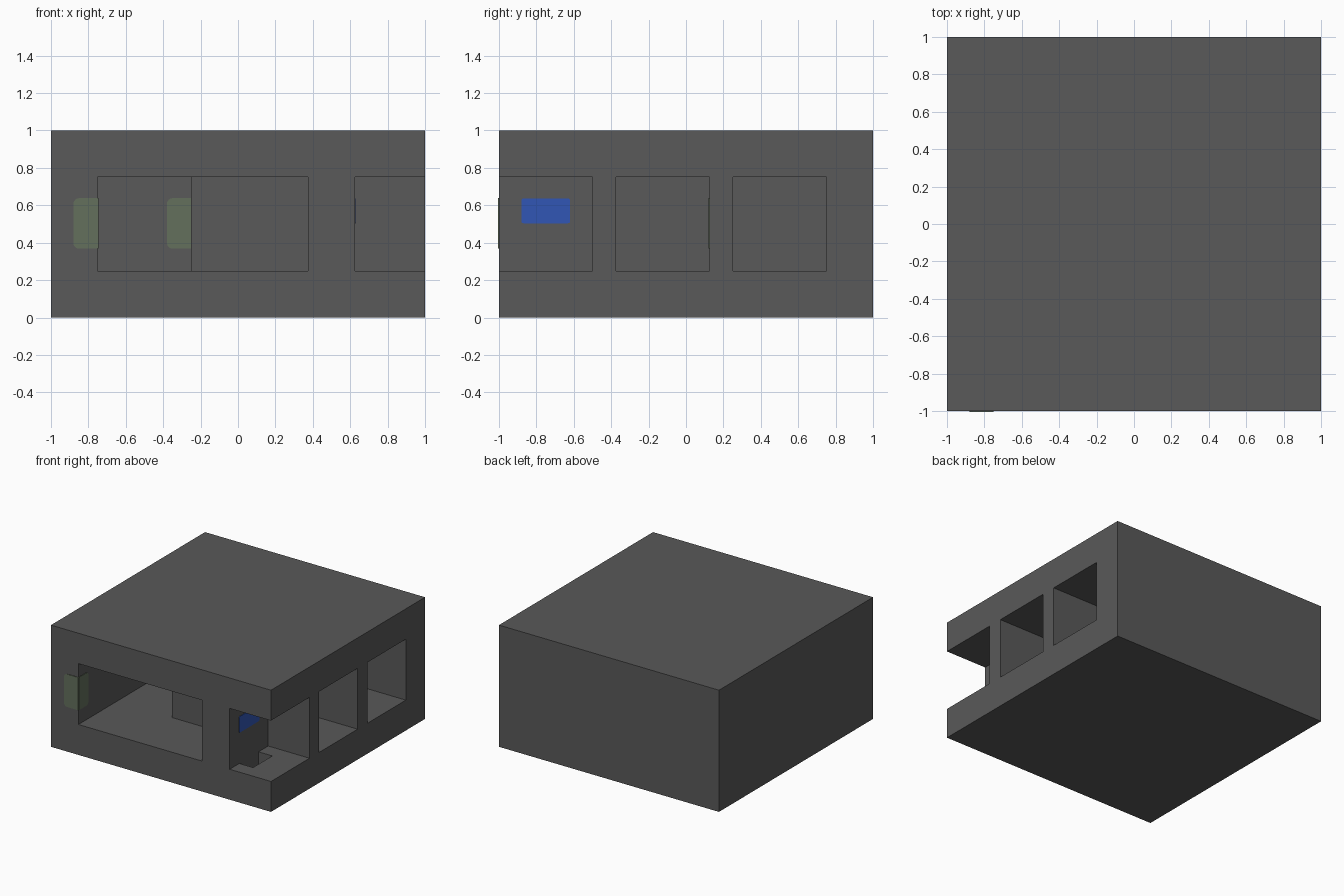
import bpy, bmesh, math
from mathutils import Vector

cube = bpy.data.objects.get("Cube")
if cube:
    bpy.data.objects.remove(cube, do_unlink=True)


def material(name, rgb):
    m = bpy.data.materials.new(name)
    m.use_nodes = True
    m.diffuse_color = (*rgb, 1)
    m.node_tree.nodes["Principled BSDF"].inputs["Base Color"].default_value = (*rgb, 1)
    return m


grey = material("dark_grey", (0.1, 0.1, 0.1))
green = material("muted_green", (0.127, 0.16, 0.107))
blue = material("screen_blue", (0.031, 0.093, 0.46))


def prism(name, points, depth, mat=None):
    """Extrude a flat outline along the depth vector."""
    bm = bmesh.new()
    face = bm.faces.new([bm.verts.new(p) for p in points])
    ext = bmesh.ops.extrude_face_region(bm, geom=[face], use_keep_orig=True)
    moved = [v for v in ext["geom"] if isinstance(v, bmesh.types.BMVert)]
    bmesh.ops.translate(bm, verts=moved, vec=Vector(depth))
    bmesh.ops.recalc_face_normals(bm, faces=bm.faces)
    mesh = bpy.data.meshes.new(name)
    bm.to_mesh(mesh)
    bm.free()
    obj = bpy.data.objects.new(name, mesh)
    bpy.context.collection.objects.link(obj)
    if mat:
        mesh.materials.append(mat)
    return obj


def plan(name, outline, z0, z1, mat=None):
    return prism(name, [(x, y, z0) for x, y in outline], (0, 0, z1 - z0), mat)


def rect(x0, x1, y0, y1):
    return [(x0, y0), (x1, y0), (x1, y1), (x0, y1)]


def carve(target, cutter):
    """Subtract the cutter, then discard it."""
    mod = target.modifiers.new("carve", "BOOLEAN")
    mod.object = cutter
    mod.operation = "DIFFERENCE"
    mod.solver = "EXACT"
    cutter.hide_render = True
    bpy.context.view_layer.update()
    graph = bpy.context.evaluated_depsgraph_get()
    mesh = bpy.data.meshes.new_from_object(target.evaluated_get(graph))
    target.modifiers.clear()
    target.data = mesh
    bpy.data.objects.remove(cutter, do_unlink=True)


# Solid block
building = plan("building", rect(-1, 1, -1, 1), 0, 1, grey)

# Winding passage: front opening, two side openings and the doorways between lanes
passage = [(-0.75, -1.1), (0.375, -1.1), (0.375, -0.5), (-0.25, -0.5),
           (-0.25, -0.375), (1.1, -0.375), (1.1, 0.125), (0.25, 0.125),
           (0.25, 0.25), (1.1, 0.25), (1.1, 0.75), (-0.75, 0.75),
           (-0.75, 0.25), (-0.25, 0.25), (-0.25, 0.125), (-0.75, 0.125)]
carve(building, plan("passage_cutter", passage, 0.25, 0.75))

# Open corner alcove and the slot sunk in its floor
carve(building, plan("alcove_cutter", rect(0.625, 1.1, -1.1, -0.5), 0.25, 0.75))
carve(building, plan("slot_cutter", rect(0.625, 0.75, -0.875, -0.625), 0.125, 0.4))


def plate(name, origin, along, normal, start, end, half, radius, mat):
    """Thin upright panel, rounded at the end (and at the start if it is not an edge)."""
    o, u, up = Vector(origin), Vector(along), Vector((0, 0, 1))
    corners = [(end, -1, -90), (end, 1, 0)]
    if start < 0:
        corners += [(start, 1, 90), (start, -1, 180)]
    pts = []
    for a, side, angle in corners:
        ca = a - math.copysign(radius, a)
        for i in range(5):
            t = math.radians(angle + i * 22.5)
            pts.append((ca + radius * math.cos(t),
                        side * (half - radius) + radius * math.sin(t)))
    if start >= 0:
        pts += [(start, half), (start, -half)]
    prism(name, [o + u * a + up * b for a, b in pts], Vector(normal) * 0.004, mat)


# Green panels folded round the left jamb of each doorway
for label, x, y in (("front", -0.75, -1), ("inner", -0.25, 0.125)):
    plate(label + "_panel_face", (x, y, 0.503), (-1, 0, 0), (0, -1, 0),
          0, 0.13, 0.135, 0.03, green)
    plate(label + "_panel_side", (x, y, 0.503), (0, 1, 0), (1, 0, 0),
          0, 0.125, 0.135, 0.03, green)

# Blue screen on the alcove wall
plate("alcove_screen", (0.625, -0.75, 0.57), (0, 1, 0), (1, 0, 0),
      -0.13, 0.13, 0.066, 0.01, blue)
